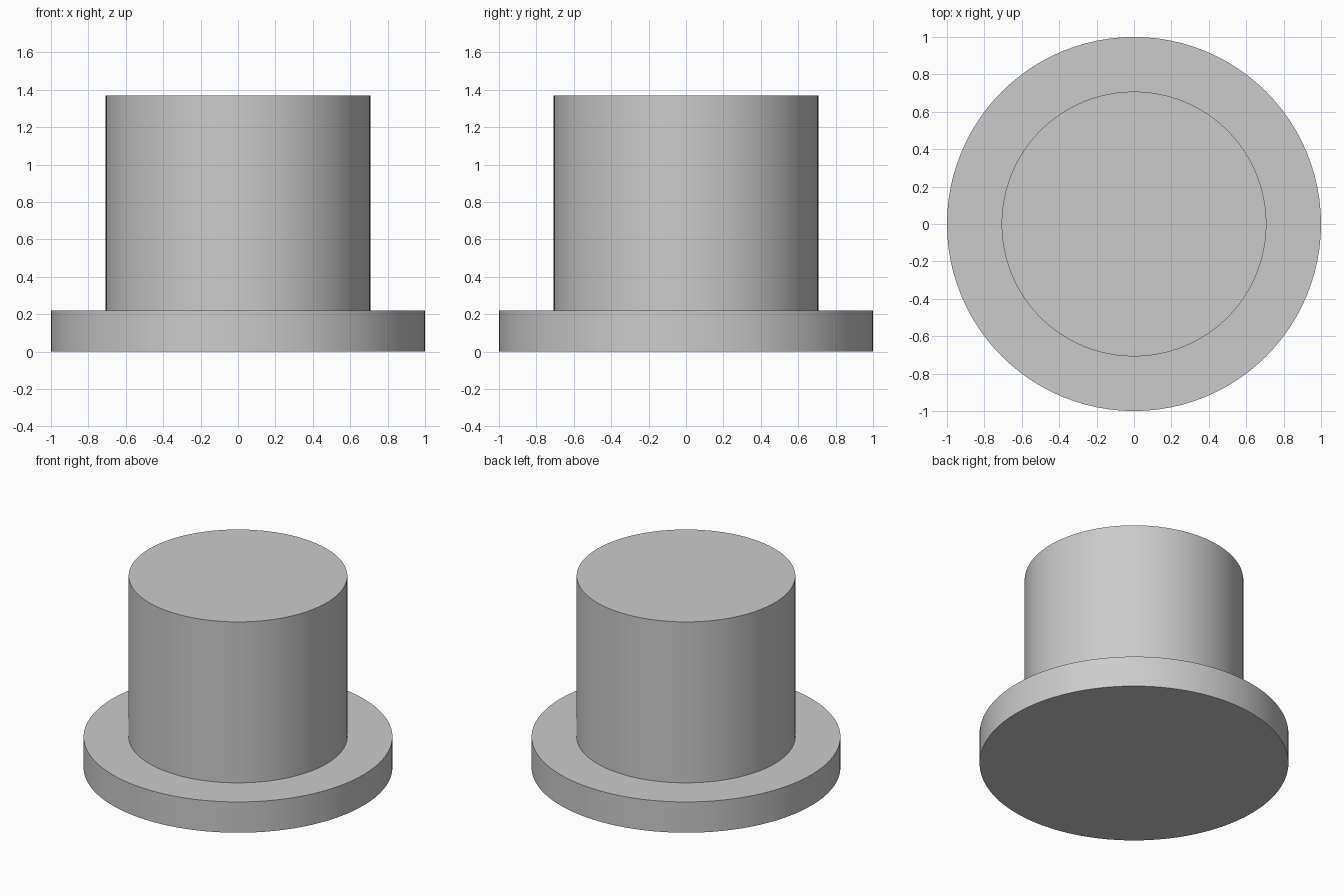
import bpy
import math

cube = bpy.data.objects.get("Cube")
if cube:
    bpy.data.objects.remove(cube, do_unlink=True)

# Single plain grey
GREY = (0.6, 0.6, 0.6, 1.0)
grey = bpy.data.materials.new("plain_grey")
grey.use_nodes = True
grey.diffuse_color = GREY
grey.node_tree.nodes["Principled BSDF"].inputs["Base Color"].default_value = GREY

BRIM_TOP = 0.22
TOTAL_HEIGHT = 1.37
BODY_RADIUS = 0.708

# Stepped profile (radius, height) for the two stacked cylinders
profile = [(1.0, 0.0), (1.0, BRIM_TOP), (BODY_RADIUS, BRIM_TOP), (BODY_RADIUS, TOTAL_HEIGHT)]
SIDES = 96

# One closed solid: rings joined by quads, capped at both ends
verts = [(r * math.cos(math.tau * i / SIDES), r * math.sin(math.tau * i / SIDES), z)
         for r, z in profile for i in range(SIDES)]
faces = [(k * SIDES + i, k * SIDES + (i + 1) % SIDES,
          (k + 1) * SIDES + (i + 1) % SIDES, (k + 1) * SIDES + i)
         for k in range(len(profile) - 1) for i in range(SIDES)]
last = (len(profile) - 1) * SIDES
faces.append(tuple(reversed(range(SIDES))))
faces.append(tuple(range(last, last + SIDES)))

mesh = bpy.data.meshes.new("flanged_plug")
mesh.from_pydata(verts, [], faces)
mesh.materials.append(grey)
plug = bpy.data.objects.new("flanged_plug", mesh)
bpy.context.collection.objects.link(plug)

# Smooth walls, crisp rims
bpy.ops.object.select_all(action="DESELECT")
plug.select_set(True)
bpy.context.view_layer.objects.active = plug
bpy.ops.object.shade_smooth_by_angle(angle=math.radians(30))
